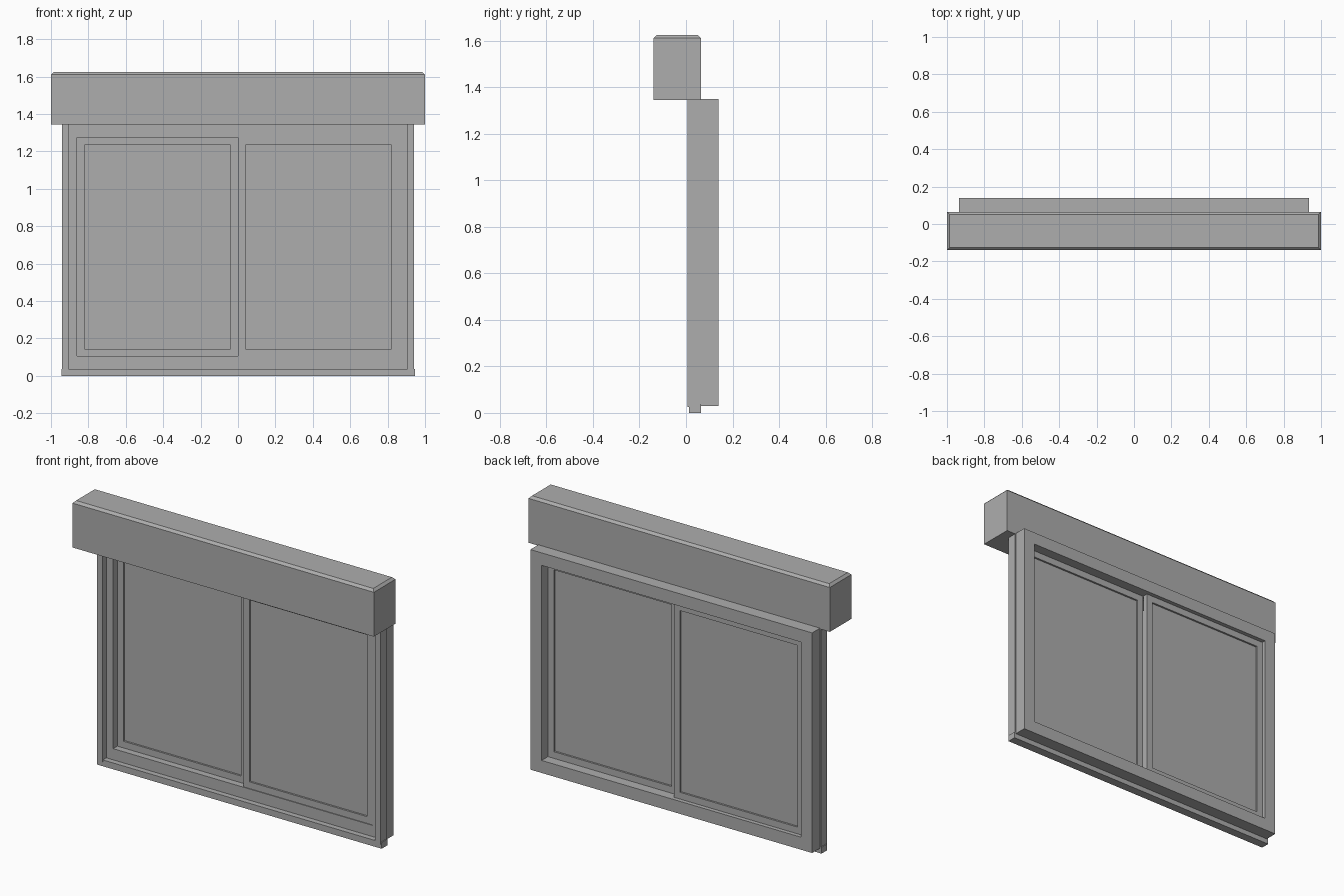
import bpy, bmesh

# Remove the default object
cube = bpy.data.objects.get("Cube")
if cube:
    bpy.data.objects.remove(cube, do_unlink=True)

# Single grey finish
grey = bpy.data.materials.new("plain grey")
grey.use_nodes = True
colour = (0.42, 0.42, 0.42, 1)
grey.diffuse_color = colour
grey.node_tree.nodes["Principled BSDF"].inputs["Base Color"].default_value = colour


def finish(name, bm):
    bmesh.ops.recalc_face_normals(bm, faces=bm.faces)
    mesh = bpy.data.meshes.new(name)
    bm.to_mesh(mesh)
    bm.free()
    mesh.materials.append(grey)
    obj = bpy.data.objects.new(name, mesh)
    bpy.context.scene.collection.objects.link(obj)
    return obj


def box(name, x, y, z, chamfer=0):
    """Box from ranges; chamfer cuts the four top edges."""
    bm = bmesh.new()
    bmesh.ops.create_cube(bm, size=1)
    for v in bm.verts:
        v.co = [r[0] if c < 0 else r[1] for c, r in zip(v.co, (x, y, z))]
    if chamfer:
        top = [e for e in bm.edges if all(v.co.z > z[1] - 0.001 for v in e.verts)]
        bmesh.ops.bevel(bm, geom=top, offset=chamfer, segments=1, affect='EDGES')
    return finish(name, bm)


def ring(name, x, y, z, hole_x, hole_z):
    """Rectangular frame with a rectangular opening."""
    bm = bmesh.new()

    def loop(rx, rz, depth):
        corners = ((rx[0], rz[0]), (rx[1], rz[0]), (rx[1], rz[1]), (rx[0], rz[1]))
        return [bm.verts.new((cx, depth, cz)) for cx, cz in corners]

    of, ob = loop(x, z, y[0]), loop(x, z, y[1])
    hf, hb = loop(hole_x, hole_z, y[0]), loop(hole_x, hole_z, y[1])
    for i in range(4):
        j = (i + 1) % 4
        for a, b in ((of, hf), (hf, hb), (hb, ob), (ob, of)):
            bm.faces.new((a[i], a[j], b[j], b[i]))
    return finish(name, bm)


# Shutter housing with chamfered lid edges
box("shutter_box", (-1, 1), (-0.14, 0.065), (1.345, 1.625), 0.014)

# Fixed outer frame
ring("outer_frame", (-0.935, 0.935), (0.045, 0.14), (0.03, 1.35),
     (-0.86, 0.86), (0.105, 1.275))

# Shutter guide rails on both sides
for side, s in (("right", -1), ("left", 1)):
    box(side + "_guide_rail", sorted((s * 0.905, s * 0.94)),
        (0.006, 0.065), (0.025, 1.348))

# Bottom bar between and under the rails
box("sill_bar", (-0.945, 0.945), (0.012, 0.065), (0, 0.038))

# Two sliding sashes on separate tracks, each with a pane
for side, x, front in (("right", (-0.86, 0), 0.085), ("left", (0, 0.86), 0.05)):
    pane_x = (x[0] + 0.04, x[1] - 0.04)
    pane_z = (0.145, 1.235)
    ring(side + "_sash", x, (front, front + 0.03), (0.105, 1.275), pane_x, pane_z)
    box(side + "_pane", pane_x, (front + 0.011, front + 0.019), pane_z)
